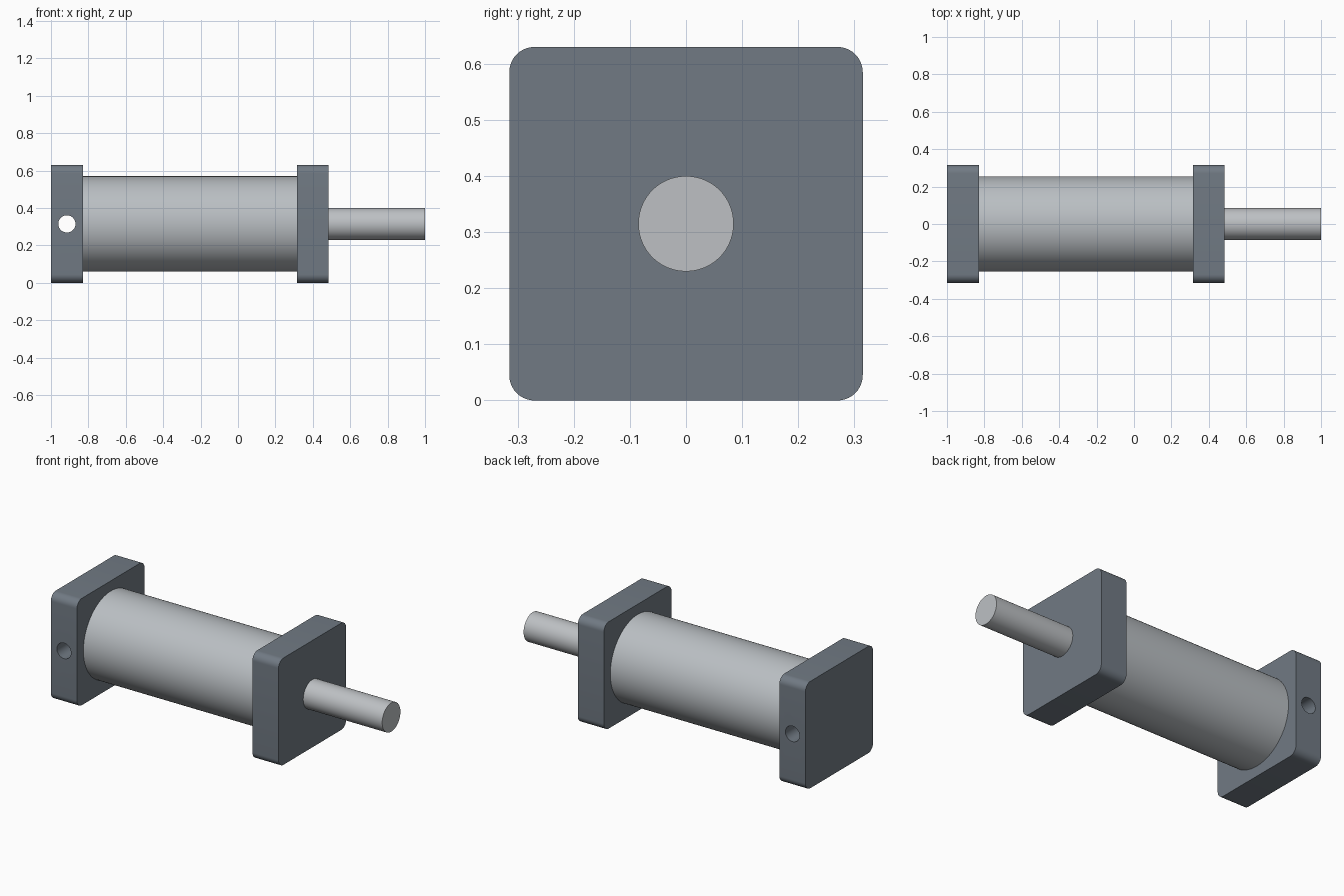
import bpy, bmesh, math
from mathutils import Matrix

if "Cube" in bpy.data.objects:
    bpy.data.objects.remove(bpy.data.objects["Cube"])

CZ = 0.315      # height of the cylinder axis
HALF = 0.315    # half width of the end caps


def material(name, rgb):
    m = bpy.data.materials.new(name)
    m.diffuse_color = (*rgb, 1)
    m.use_nodes = True
    m.node_tree.nodes["Principled BSDF"].inputs["Base Color"].default_value = m.diffuse_color
    return m


CAP = material("blue_grey_steel", (0.165, 0.195, 0.23))
BARREL = material("brushed_steel", (0.49, 0.52, 0.545))
ROD = material("polished_rod", (0.51, 0.53, 0.55))
BRASS = material("brass", (0.53, 0.36, 0.11))


def finish(bm, name, mat):
    bmesh.ops.recalc_face_normals(bm, faces=bm.faces)
    me = bpy.data.meshes.new(name)
    bm.to_mesh(me)
    bm.free()
    ob = bpy.data.objects.new(name, me)
    bpy.context.collection.objects.link(ob)
    me.materials.append(mat)
    return ob


def smooth(ob):
    bpy.ops.object.select_all(action='DESELECT')
    ob.select_set(True)
    bpy.context.view_layer.objects.active = ob
    bpy.ops.object.shade_smooth_by_angle(angle=math.radians(30))


def cylinder(name, mat, r, length, centre, axis='Y', seg=96):
    bm = bmesh.new()
    bmesh.ops.create_cone(bm, cap_ends=True, segments=seg, radius1=r, radius2=r, depth=length)
    turn = Matrix.Rotation(math.pi / 2, 4, 'Y' if axis == 'X' else 'X')
    bm.transform(Matrix.Translation(centre) @ turn)
    return finish(bm, name, mat)


def end_cap(name, x0, x1):
    # square block with its four lengthwise edges rounded
    bm = bmesh.new()
    bmesh.ops.create_cube(bm, size=1)
    bm.transform(Matrix.Translation(((x0 + x1) / 2, 0, CZ))
                 @ Matrix.Diagonal((x1 - x0, 2 * HALF, 2 * HALF, 1)))
    edges = [e for e in bm.edges if abs(e.verts[0].co.x - e.verts[1].co.x) > 0.01]
    bmesh.ops.bevel(bm, geom=edges, offset=0.045, segments=10, profile=0.5, affect='EDGES')
    return finish(bm, name, CAP)


def drill(ob, cutter):
    mod = ob.modifiers.new("hole", 'BOOLEAN')
    mod.operation = 'DIFFERENCE'
    mod.solver = 'EXACT'
    mod.object = cutter
    bpy.context.view_layer.objects.active = ob
    bpy.ops.object.modifier_apply(modifier=mod.name)
    bpy.data.objects.remove(cutter)


# end caps: a cross pin hole at the rear, a rod bore at the front
rear_cap = end_cap("rear_cap", -1.0, -0.83)
drill(rear_cap, cylinder("pin_cutter", CAP, 0.046, 1, (-0.915, 0, CZ), 'Y', 64))
front_cap = end_cap("front_cap", 0.315, 0.485)
drill(front_cap, cylinder("bore_cutter", CAP, 0.094, 0.4, (0.4, 0, CZ), 'X'))

# hollow barrel between the caps
barrel = cylinder("barrel", BARREL, 0.255, 1.145, (-0.2575, 0, CZ), 'X', 128)
drill(barrel, cylinder("barrel_cutter", BARREL, 0.225, 1.4, (-0.2575, 0, CZ), 'X', 128))

# brass piston inside the barrel, carrying the rod
piston = cylinder("piston", BRASS, 0.225, 0.15, (0.175, 0, CZ), 'X', 128)
rod = cylinder("piston_rod", ROD, 0.085, 0.8, (0.6, 0, CZ), 'X')

for part in (rear_cap, front_cap, barrel, piston, rod):
    smooth(part)
